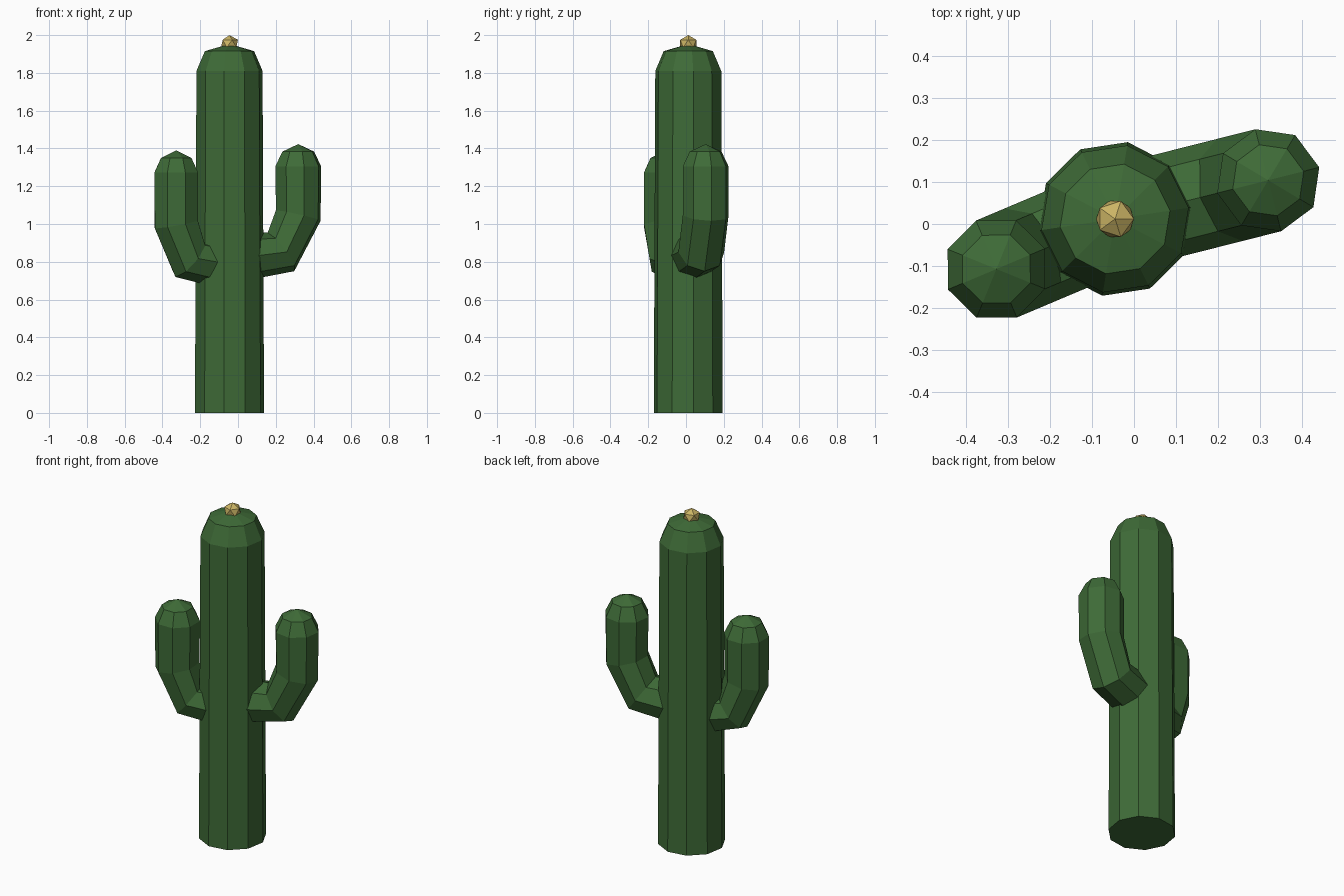
import bpy
import bmesh
from math import sin, cos, pi, radians, atan2
from mathutils import Vector

cube = bpy.data.objects.get("Cube")
if cube:
    bpy.data.objects.remove(cube)


def material(name, rgb):
    m = bpy.data.materials.new(name)
    m.use_nodes = True
    m.diffuse_color = (*rgb, 1)
    m.node_tree.nodes["Principled BSDF"].inputs["Base Color"].default_value = (*rgb, 1)
    return m


def finish(name, bm, mat):
    bmesh.ops.recalc_face_normals(bm, faces=bm.faces[:])
    mesh = bpy.data.meshes.new(name)
    bm.to_mesh(mesh)
    bm.free()
    mesh.materials.append(mat)
    obj = bpy.data.objects.new(name, mesh)
    bpy.context.collection.objects.link(obj)
    return obj


def domed_tube(name, origin, heading, sides, rings, apex, mat):
    """Loft rings of (reach, height, tilt, radius) along a heading, closed by a pointed dome."""
    out = Vector((cos(heading), sin(heading), 0))
    side = Vector((-sin(heading), cos(heading), 0))
    up = Vector((0, 0, 1))
    base = Vector((*origin, 0))
    bm = bmesh.new()
    loops = []
    for reach, height, tilt, radius in rings:
        centre = base + out * reach + up * height
        across = out * sin(radians(tilt)) - up * cos(radians(tilt))
        loops.append([bm.verts.new(centre + radius * (across * cos(a) + side * sin(a)))
                      for a in (2 * pi * i / sides for i in range(sides))])
    for low, high in zip(loops, loops[1:]):
        for i in range(sides):
            j = (i + 1) % sides
            bm.faces.new((low[i], low[j], high[j], high[i]))
    bm.faces.new(loops[0])
    tip = bm.verts.new(base + out * rings[-1][0] + up * apex)
    for i in range(sides):
        bm.faces.new((loops[-1][i], loops[-1][(i + 1) % sides], tip))
    return finish(name, bm, mat)


green = material("cactus green", (0.048, 0.145, 0.038))
yellow = material("flower yellow", (0.60, 0.46, 0.13))
AXIS = (-0.045, 0.012)

# Trunk: slightly tapered ten-sided column with a shallow dome
domed_tube("trunk", AXIS, radians(8.6), 10,
           [(0, 0, 90, 0.185), (0, 1.81, 90, 0.177), (0, 1.915, 90, 0.132)], 1.953, green)


# Arms: eight-sided tubes that leave the trunk and bend upward
def arm(name, tip_xy, start, elbow, bend_z, top_z):
    dx, dy = tip_xy[0] - AXIS[0], tip_xy[1] - AXIS[1]
    reach = Vector((dx, dy)).length
    slope = [atan2(b[1] - a[1], b[0] - a[0]) * 180 / pi
             for a, b in ((start, elbow), (elbow, (reach, bend_z)))] + [90]
    r = 0.125
    rings = [(*start, slope[0], r),
             (*elbow, (slope[0] + slope[1]) / 2, r),
             (reach, bend_z, (slope[1] + 90) / 2, r),
             (reach, top_z, 90, r),
             (reach, top_z + 0.078, 90, 0.087)]
    domed_tube(name, AXIS, atan2(dy, dx), 8, rings, top_z + 0.118, green)


arm("left_arm", (0.319, 0.104), (0.10, 0.83), (0.281, 0.852), 1.045, 1.305)
arm("right_arm", (-0.327, -0.107), (0.05, 0.787), (0.232, 0.817), 1.0, 1.272)

# Flower bud on the crown
bm = bmesh.new()
bmesh.ops.create_icosphere(bm, subdivisions=1, radius=0.05)
bmesh.ops.scale(bm, vec=(1, 1, 0.9), verts=bm.verts[:])
bmesh.ops.translate(bm, vec=(*AXIS, 1.955), verts=bm.verts[:])
finish("flower_bud", bm, yellow)
